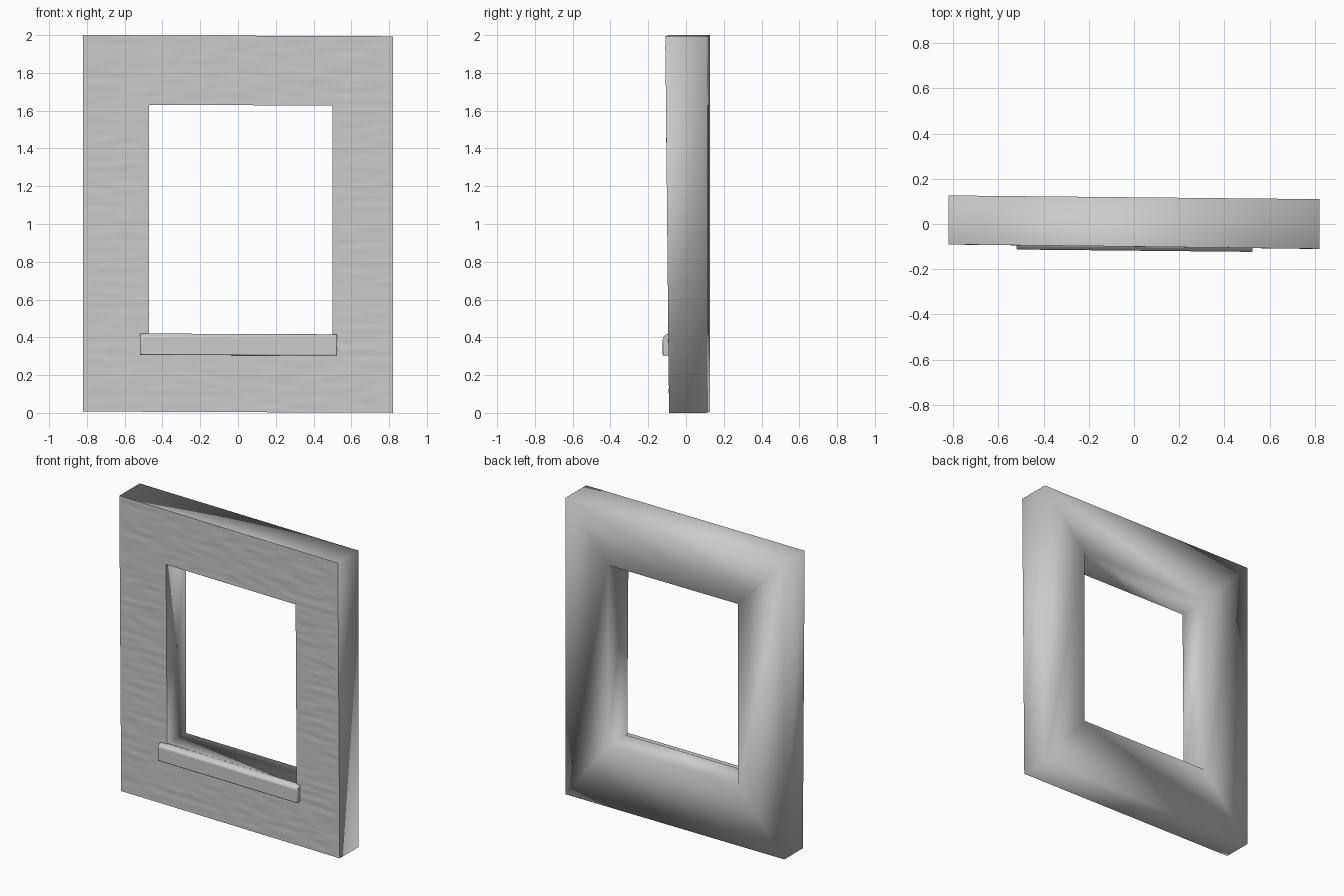
import bpy, bmesh
from mathutils import Vector, noise

cube = bpy.data.objects.get("Cube")
if cube:
    bpy.data.objects.remove(cube)

stone = bpy.data.materials.new("pale_grey_stone")
stone.use_nodes = True
grey = (0.6, 0.6, 0.6, 1)
stone.diffuse_color = grey
stone.node_tree.nodes["Principled BSDF"].inputs["Base Color"].default_value = grey

OUTER = (-0.82, 0.82, 0.004, 1.997)
HOLE = (-0.472, 0.5, 0.415, 1.629)


def front_y(x, z):
    return -0.09 - 0.012 * x - 0.01 * (z - 1)


def back_y(x, z):
    return 0.118 - 0.01 * x


def skew(x, y, z):
    return Vector((x, y, z - 0.004 * x))


def finish(bm, name, smooth=True):
    mesh = bpy.data.meshes.new(name)
    bm.to_mesh(mesh)
    bm.free()
    mesh.materials.append(stone)
    for poly in mesh.polygons:
        poly.use_smooth = smooth
    obj = bpy.data.objects.new(name, mesh)
    bpy.context.collection.objects.link(obj)
    return obj


def corners(rect):
    x0, x1, z0, z1 = rect
    return [(x0, z0), (x1, z0), (x1, z1), (x0, z1)]


def steps(marks, size):
    """Evenly divide each span between the marks."""
    out = []
    for a, b in zip(marks, marks[1:]):
        n = max(1, round((b - a) / size))
        out += [a + (b - a) * i / n for i in range(n)]
    return out + [marks[-1]]


# Back, outer sides and window reveal: one softly shaded shell
bm = bmesh.new()
loops = [[bm.verts.new(skew(x, surface(x, z), z)) for x, z in corners(rect)]
         for rect, surface in ((OUTER, front_y), (OUTER, back_y),
                               (HOLE, back_y), (HOLE, front_y))]
for a, b in zip(loops, loops[1:]):
    for i in range(4):
        j = (i + 1) % 4
        bm.faces.new((a[i], a[j], b[j], b[i]))
bm.normal_update()
if loops and bm.faces[:][4].normal.y < 0:
    bmesh.ops.reverse_faces(bm, faces=bm.faces[:])
finish(bm, "wall_back_and_sides")

# Front face with faint horizontal trowel ripples, flat along its borders
bm = bmesh.new()
xs = steps((OUTER[0], HOLE[0], HOLE[1], OUTER[1]), 0.025)
zs = steps((OUTER[2], HOLE[2], HOLE[3], OUTER[3]), 0.0125)
grid = {}
for i, x in enumerate(xs):
    for k, z in enumerate(zs):
        on_rim = x in (xs[0], xs[-1]) or z in (zs[0], zs[-1])
        in_hole = HOLE[0] <= x <= HOLE[1] and HOLE[2] <= z <= HOLE[3]
        ripple = 0 if on_rim or in_hole else 0.0022 * noise.noise((x * 6, 0, z * 28))
        grid[i, k] = bm.verts.new(skew(x, front_y(x, z) + ripple, z))
for i in range(len(xs) - 1):
    for k in range(len(zs) - 1):
        cx, cz = (xs[i] + xs[i + 1]) / 2, (zs[k] + zs[k + 1]) / 2
        if not (HOLE[0] < cx < HOLE[1] and HOLE[2] < cz < HOLE[3]):
            bm.faces.new((grid[i, k], grid[i + 1, k],
                          grid[i + 1, k + 1], grid[i, k + 1]))
bmesh.ops.delete(bm, geom=[v for v in bm.verts if not v.link_faces], context='VERTS')
finish(bm, "wall_front")

# Projecting window sill with a rounded nose
bm = bmesh.new()
profile = [(-0.07, 0.305), (-0.118, 0.305), (-0.118, 0.4), (-0.1, 0.418), (-0.07, 0.418)]
ends = [[bm.verts.new(skew(x, y - 0.01 * x, z)) for y, z in profile]
        for x in (-0.52, 0.525)]
bm.faces.new(ends[0])
bm.faces.new(ends[1][::-1])
for i in range(len(profile)):
    j = (i + 1) % len(profile)
    bm.faces.new((ends[0][i], ends[1][i], ends[1][j], ends[0][j]))
bmesh.ops.recalc_face_normals(bm, faces=bm.faces[:])
sill = finish(bm, "window_sill", smooth=False)
bevel = sill.modifiers.new("worn_edges", 'BEVEL')
bevel.width = 0.006
bevel.segments = 2
bpy.context.view_layer.objects.active = sill
sill.select_set(True)
bpy.ops.object.shade_smooth_by_angle()
